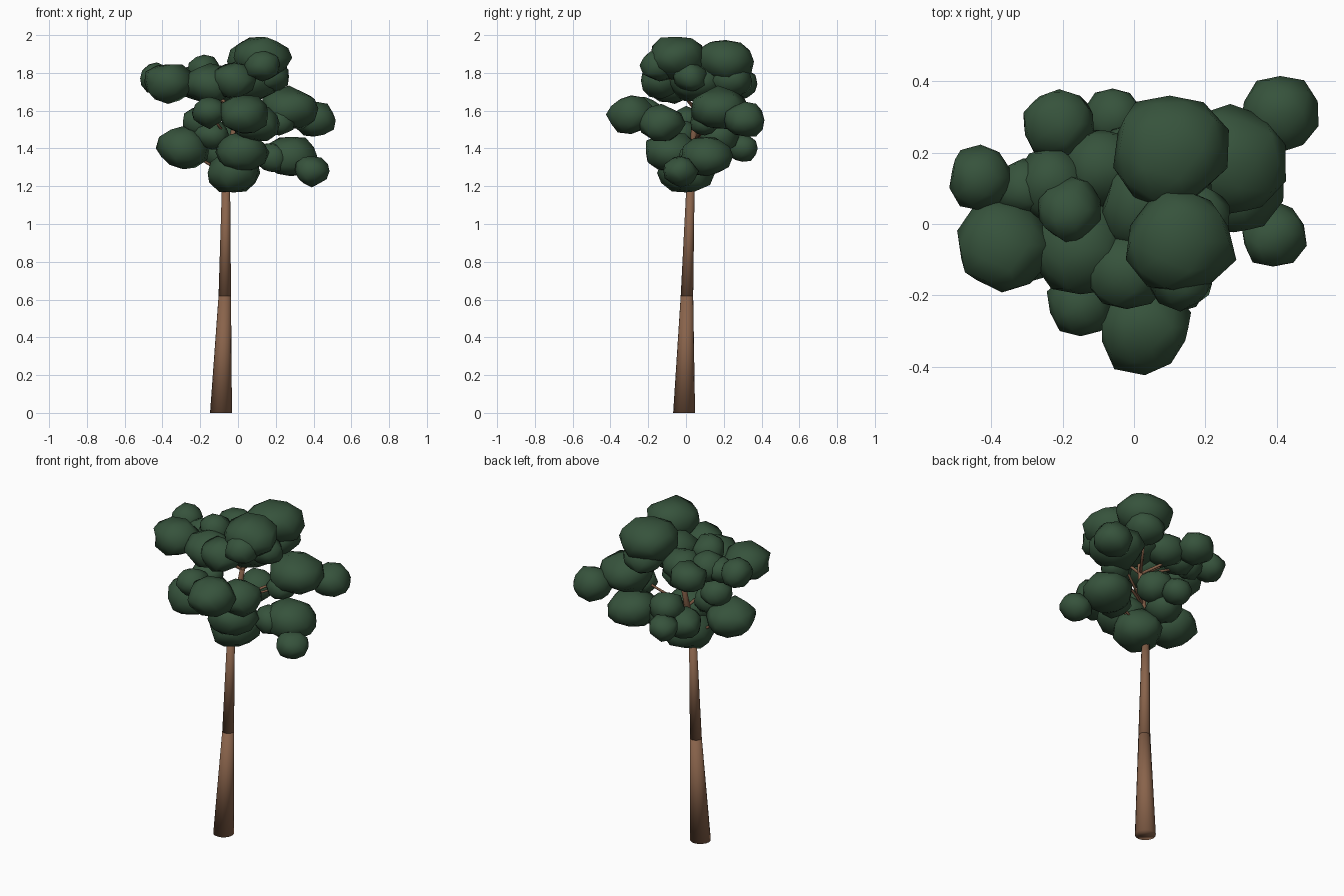
import bpy, bmesh, random
from mathutils import Vector

if "Cube" in bpy.data.objects:
    bpy.data.objects.remove(bpy.data.objects["Cube"])

random.seed(4)


def material(name, rgb):
    m = bpy.data.materials.new(name)
    m.diffuse_color = (*rgb, 1)
    m.use_nodes = True
    m.node_tree.nodes["Principled BSDF"].inputs["Base Color"].default_value = m.diffuse_color
    return m


BARK = material("bark brown", (0.25, 0.125, 0.07))
LEAF = material("leaf green", (0.037, 0.086, 0.045))


def finish(bm, name, mat):
    for f in bm.faces:
        f.smooth = True
    me = bpy.data.meshes.new(name)
    bm.to_mesh(me)
    bm.free()
    me.materials.append(mat)
    ob = bpy.data.objects.new(name, me)
    bpy.context.collection.objects.link(ob)
    return ob


def limb(name, a, b, r1, r2, sides, level=False):
    """Closed tapered limb from a to b, with level or square-cut ends."""
    a, b = Vector(a), Vector(b)
    bm = bmesh.new()
    bmesh.ops.create_cone(bm, cap_ends=True, segments=sides,
                          radius1=r1, radius2=r2, depth=1)
    turn = (b - a).to_track_quat('Z', 'Y')
    for v in bm.verts:
        ring = Vector((v.co.x, v.co.y, 0))
        v.co = a.lerp(b, v.co.z + 0.5) + (ring if level else turn @ ring)
    return finish(bm, name, BARK)


def clump(name, centre, r):
    """Lumpy low-poly leaf ball; the bigger, the flatter."""
    flat = 1.05 - 2 * r
    bm = bmesh.new()
    bmesh.ops.create_icosphere(bm, subdivisions=2, radius=r)
    for v in bm.verts:
        v.co = centre + v.co * random.uniform(0.92, 1.12) * Vector((1, 1, flat))
    return finish(bm, name, LEAF)


# Trunk in stacked tapered sections
foot, waist = Vector((-0.09, -0.01, 0)), Vector((-0.07, 0.005, 0.62))
neck, tip = Vector((-0.063, 0.025, 1.24)), Vector((0.02, 0.06, 1.76))
limb("trunk_lower", foot, waist, 0.058, 0.033, 16, True)
limb("trunk_upper", waist, neck, 0.033, 0.021, 16, True)
limb("trunk_top", neck, tip, 0.02, 0.012, 12, True)

# Leaf clumps by layer: x, y, z and radius
crown = [
    (.10, .21, 1.86, .16), (.13, -.05, 1.88, .15), (.13, -.14, 1.84, .1),
    (-.02, -.13, 1.76, .11), (-.37, -.06, 1.75, .13), (-.43, .13, 1.77, .09),
    (-.21, .28, 1.74, .1), (-.18, .04, 1.81, .09), (-.15, -.07, 1.74, .13),
    (-.23, .11, 1.75, .1), (.06, .06, 1.76, .15), (.18, .02, 1.78, .09),
    (-.31, .1, 1.74, .08), (-.09, .16, 1.74, .11), (.12, .24, 1.76, .11),
]
middle = [
    (.27, .17, 1.61, .15), (.41, .31, 1.55, .11), (.03, -.29, 1.58, .13),
    (-.15, -.22, 1.59, .09), (.1, -.13, 1.53, .12), (-.2, 0, 1.54, .09),
    (0, .18, 1.46, .1), (.22, .1, 1.54, .08),
]
lower = [
    (.28, .11, 1.36, .14), (.39, -.03, 1.28, .09), (-.29, -.02, 1.4, .14),
    (-.06, .3, 1.4, .08), (.02, -.08, 1.38, .14), (-.02, 0, 1.27, .14),
    (-.09, .15, 1.38, .1), (.18, .05, 1.35, .09), (-.14, -.03, 1.47, .09),
]

# Outlying clumps hang on branches from the trunk, the farthest on a neighbour
for layer, clumps, fork in (("crown", crown, 0.7), ("middle", middle, 0.35),
                            ("lower", lower, 0.04)):
    start = neck.lerp(tip, fork)
    previous = start
    for x, y, z, r in clumps:
        centre = Vector((x, y, z))
        clump(layer + "_leaf_clump", centre, r)
        reach = (centre - start).xy.length
        if reach > 0.22:
            limb(layer + "_branch", previous if reach > 0.4 else start,
                 centre, 0.009, 0.005, 8)
        previous = centre
